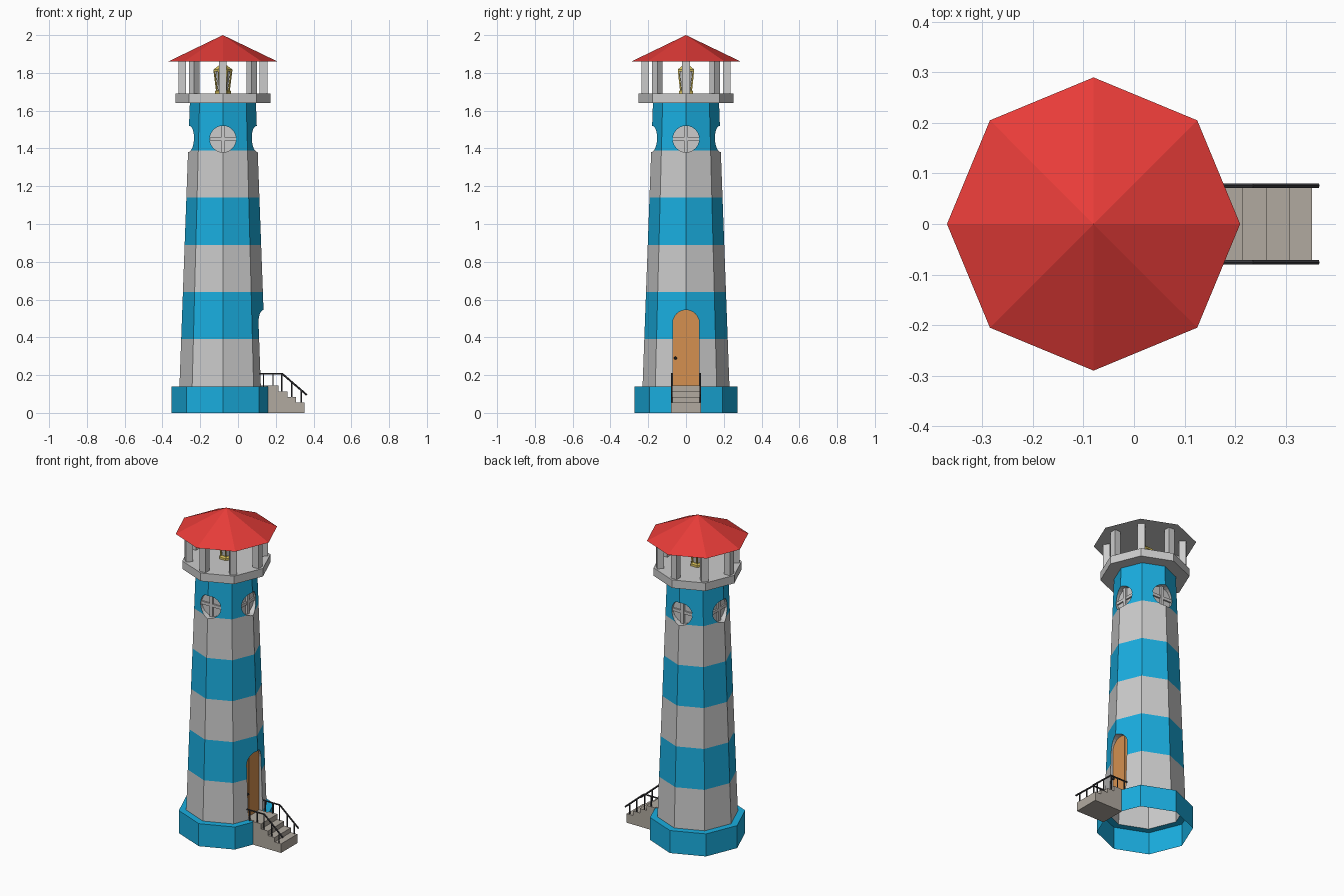
import bpy, bmesh, math
from mathutils import Matrix, Vector

if "Cube" in bpy.data.objects:
    bpy.data.objects.remove(bpy.data.objects["Cube"])

CX = -0.08                                   # tower axis


def mat(name, rgb):
    m = bpy.data.materials.new(name)
    m.diffuse_color = (*rgb, 1)
    m.use_nodes = True
    m.node_tree.nodes["Principled BSDF"].inputs["Base Color"].default_value = m.diffuse_color
    return m


BLUE = mat("blue paint", (0.01, 0.42, 0.74))
RED = mat("red roof", (0.80, 0.045, 0.04))
GREY = mat("grey paint", (0.62, 0.62, 0.62))
WOOD = mat("door wood", (0.66, 0.28, 0.08))
STONE = mat("step stone", (0.44, 0.40, 0.35))
IRON = mat("iron", (0.04, 0.04, 0.045))
BRASS = mat("brass", (0.75, 0.58, 0.12))


def finish(bm, name, mats=(), recalc=True):
    if recalc:
        bmesh.ops.recalc_face_normals(bm, faces=bm.faces)
    me = bpy.data.meshes.new(name)
    bm.to_mesh(me)
    bm.free()
    for m in mats:
        me.materials.append(m)
    ob = bpy.data.objects.new(name, me)
    bpy.context.collection.objects.link(ob)
    return ob


def rings(bm, prof, n=8, caps=True, cols=None):
    """Loft n-sided rings (radius, z) about the tower axis."""
    rows = [[bm.verts.new((CX + r * math.cos(2 * math.pi * k / n),
                           r * math.sin(2 * math.pi * k / n), z)) for k in range(n)]
            for r, z in prof]
    for i, (a, b) in enumerate(zip(rows, rows[1:])):
        for k in range(n):
            f = bm.faces.new((a[k], a[(k + 1) % n], b[(k + 1) % n], b[k]))
            f.material_index = cols[i] if cols else 0
    if caps:
        bm.faces.new(rows[0][::-1])
        bm.faces.new(rows[-1])


def extrude(bm, outline, x0, x1, M):
    """Extrude a (y, z) outline from x0 to x1, then transform by M."""
    a = [bm.verts.new(M @ Vector((x0, u, v))) for u, v in outline]
    b = [bm.verts.new(M @ Vector((x1, u, v))) for u, v in outline]
    n = len(a)
    bm.faces.new(a)
    bm.faces.new(b[::-1])
    for k in range(n):
        bm.faces.new((a[k], b[k], b[(k + 1) % n], a[(k + 1) % n]))


def rect(y0, y1, z0, z1):
    return [(y0, z0), (y1, z0), (y1, z1), (y0, z1)]


def rod(bm, p, q, r, n=6):
    p, q = Vector(p), Vector(q)
    M = Matrix.Translation((p + q) / 2) @ (q - p).to_track_quat('Z', 'Y').to_matrix().to_4x4()
    bmesh.ops.create_cone(bm, cap_ends=True, segments=n, radius1=r, radius2=r,
                          depth=(q - p).length, matrix=M)


def around(deg):
    return Matrix.Translation((CX, 0, 0)) @ Matrix.Rotation(math.radians(deg), 4, 'Z')


def arch(w, z0, spring):
    pts = [(w * math.cos(math.pi * k / 12), spring + w * math.sin(math.pi * k / 12)) for k in range(13)]
    return [(-w, z0), (w, z0)] + pts


disc = [(0.07 * math.cos(math.pi * k / 12), 1.45 + 0.07 * math.sin(math.pi * k / 12)) for k in range(24)]

# striped tower: six bands, pockets cut for the windows and door, open below
bm = bmesh.new()
rings(bm, [(0.23 - 0.055 * i / 6, 0.14 + 0.25 * i) for i in range(7)], cols=[0, 1] * 3)
tower = finish(bm, "tower", [GREY, BLUE])
bm = bmesh.new()
for k in range(4):
    extrude(bm, disc, 0.14, 0.3, around(90 * k))
extrude(bm, arch(0.07, 0.12, 0.475), 0.165, 0.3, around(0))
cutter = finish(bm, "pocket_cutter")
cutter.hide_render = True
mod = tower.modifiers.new("pockets", 'BOOLEAN')
mod.operation, mod.solver, mod.object = 'DIFFERENCE', 'EXACT', cutter
bpy.context.view_layer.objects.active = tower
bpy.ops.object.modifier_apply(modifier=mod.name)
bpy.data.objects.remove(cutter)
bm = bmesh.new()
bm.from_mesh(tower.data)
bmesh.ops.delete(bm, geom=[f for f in bm.faces if all(v.co.z < 0.141 for v in f.verts)], context='FACES')
bm.to_mesh(tower.data)
bm.free()

# base plinth: open shell with a ledge
bm = bmesh.new()
rings(bm, [(0.272, 0), (0.272, 0.14), (0.229, 0.14)], caps=False)
finish(bm, "base_plinth", [BLUE], recalc=False)

# window bars
bm = bmesh.new()
for k in range(4):
    extrude(bm, rect(-0.01, 0.01, 1.381, 1.519), 0.135, 0.152, around(90 * k))
    extrude(bm, rect(-0.069, 0.069, 1.441, 1.459), 0.135, 0.149, around(90 * k))
finish(bm, "window_bars", [GREY])

# door with raised middle plank and knob
bm = bmesh.new()
extrude(bm, arch(0.07, 0.14, 0.475), 0.16, 0.177, around(0))
extrude(bm, rect(-0.035, 0.035, 0.142, 0.533), 0.17, 0.181, around(0))
finish(bm, "door", [WOOD])
bm = bmesh.new()
bmesh.ops.create_icosphere(bm, subdivisions=1, radius=0.009,
                           matrix=Matrix.Translation((0.107, -0.056, 0.29)))
finish(bm, "door_knob", [IRON])

# gallery deck and posts
bm = bmesh.new()
rings(bm, [(0.252, 1.64), (0.252, 1.69)])
finish(bm, "gallery_deck", [GREY])
bm = bmesh.new()
for k in range(8):
    extrude(bm, rect(-0.02, 0.02, 1.69, 1.862), 0.195, 0.235, around(45 * k))
finish(bm, "gallery_posts", [GREY])

# roof with a grey ceiling
bm = bmesh.new()
rings(bm, [(0.29, 1.86), (0.0005, 2.0)])
bmesh.ops.remove_doubles(bm, verts=bm.verts, dist=0.002)
for f in bm.faces:
    f.material_index = int(len(f.verts) > 4)
finish(bm, "roof", [RED, GREY])

# lantern: foot, flared bars, head and glass
bm = bmesh.new()
rings(bm, [(0.043, 1.69), (0.043, 1.703), (0.033, 1.71)], 6)
rings(bm, [(0.05, 1.808), (0.05, 1.818), (0.018, 1.842)], 6)
for k in range(6):
    c, s = math.cos(math.pi * k / 3), math.sin(math.pi * k / 3)
    rod(bm, (CX + 0.031 * c, 0.031 * s, 1.70), (CX + 0.045 * c, 0.045 * s, 1.812), 0.005, 4)
finish(bm, "lantern_frame", [BRASS])
bm = bmesh.new()
rings(bm, [(0.026, 1.705), (0.038, 1.81)], 6)
finish(bm, "lantern_glass", [GREY])

# steps: stair profile swept across y, plus a door sill
bm = bmesh.new()
treads = [(0.215, 0.144), (0.262, 0.112), (0.308, 0.084), (0.352, 0.056)]
prof, x = [(-0.157, 0)], 0.157
for x1, z in treads:
    prof += [(-x, z), (-x1, z)]
    x = x1
prof.append((-x, 0))
extrude(bm, prof, -0.08, 0.08, Matrix.Rotation(math.pi / 2, 4, 'Z'))
extrude(bm, rect(-0.069, 0.069, 0.136, 0.144), 0.17, 0.25, around(0))
finish(bm, "steps", [STONE])

# handrails on both sides
bm = bmesh.new()
for y in (-0.076, 0.076):
    rod(bm, (0.115, y, 0.207), (0.235, y, 0.207), 0.005)
    rod(bm, (0.233, y, 0.208), (0.364, y, 0.095), 0.005)
    for px, z0, z1 in ((0.135, 0.14, 0.207), (0.185, 0.14, 0.207), (0.232, 0.11, 0.207),
                       (0.285, 0.08, 0.163), (0.335, 0.05, 0.12)):
        rod(bm, (px, y, z0), (px, y, z1), 0.004)
finish(bm, "handrails", [IRON])
